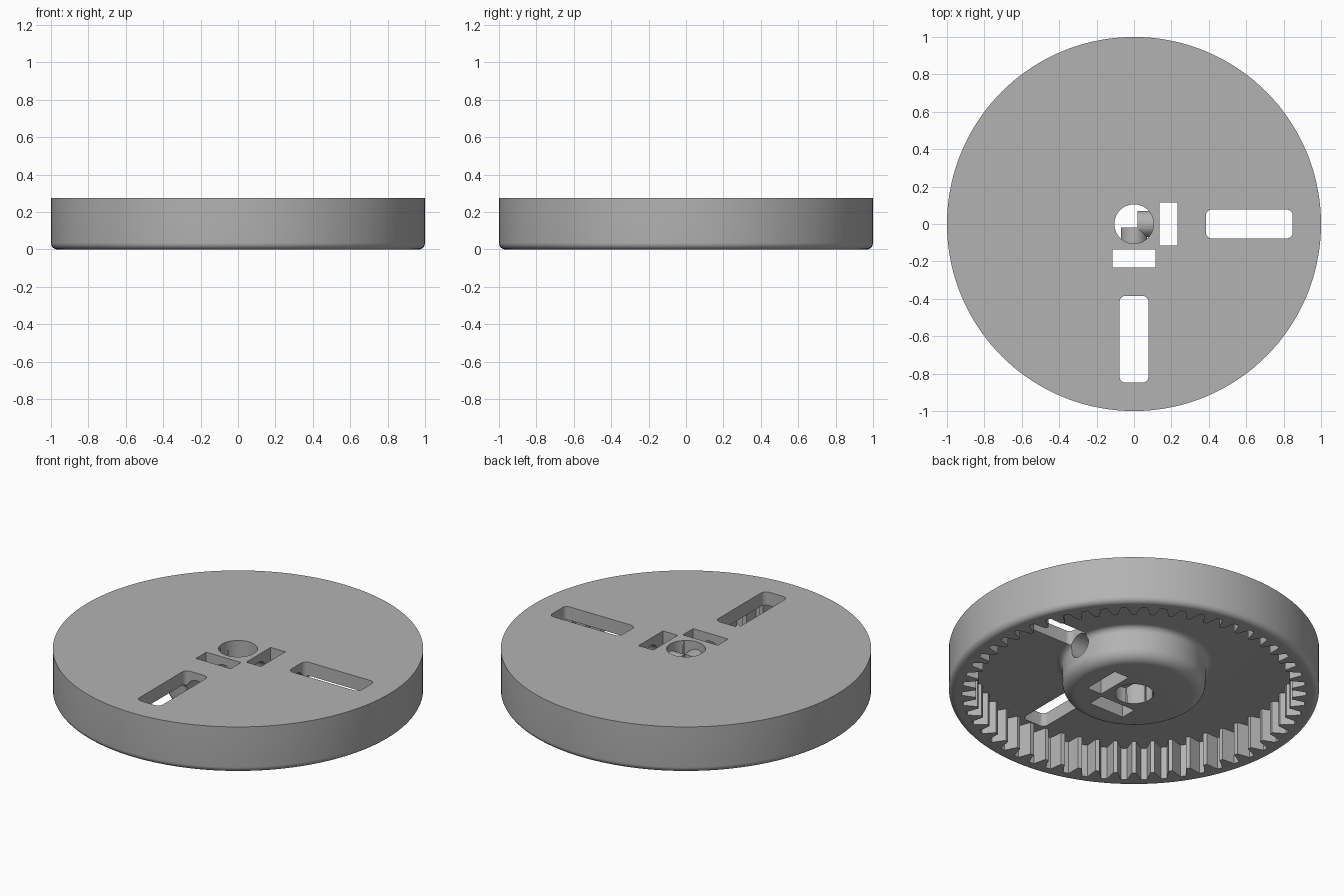
import bpy, bmesh, math
from mathutils import Matrix, Vector

if "Cube" in bpy.data.objects:
    bpy.data.objects.remove(bpy.data.objects["Cube"], do_unlink=True)

HEIGHT = 0.275       # overall height
PLATE = 0.195        # underside of the top plate
TEETH = 54

grey = bpy.data.materials.new("plain grey")
grey.use_nodes = True
colour = (0.45, 0.45, 0.45, 1)
grey.diffuse_color = colour
grey.node_tree.nodes["Principled BSDF"].inputs["Base Color"].default_value = colour


def finish(name, bm):
    bmesh.ops.remove_doubles(bm, verts=bm.verts, dist=1e-5)
    bmesh.ops.recalc_face_normals(bm, faces=bm.faces)
    mesh = bpy.data.meshes.new(name)
    bm.to_mesh(mesh)
    bm.free()
    mesh.materials.append(grey)
    obj = bpy.data.objects.new(name, mesh)
    bpy.context.collection.objects.link(obj)
    return obj


def lathe(name, profile, steps):
    """Revolve an (r, z) profile that starts and ends on the axis."""
    bm = bmesh.new()
    verts = [bm.verts.new((r, 0, z)) for r, z in profile]
    edges = [bm.edges.new(pair) for pair in zip(verts, verts[1:])]
    bmesh.ops.spin(bm, geom=verts + edges, cent=(0, 0, 0), axis=(0, 0, 1),
                   angle=math.tau, steps=steps, use_duplicate=False)
    return finish(name, bm)


def prism(name, outline, z0, z1, matrix=Matrix()):
    """Extrude an (x, y) outline between two heights."""
    bm = bmesh.new()
    face = bm.faces.new([bm.verts.new((x, y, z0)) for x, y in outline])
    top = bmesh.ops.extrude_face_region(bm, geom=[face])["geom"]
    bmesh.ops.translate(bm, vec=(0, 0, z1 - z0),
                        verts=[v for v in top if isinstance(v, bmesh.types.BMVert)])
    bm.transform(matrix)
    return finish(name, bm)


def arc(cx, cy, radius, start, end, steps=8):
    angles = [math.radians(start + (end - start) * i / steps) for i in range(steps + 1)]
    return [(cx + radius * math.cos(a), cy + radius * math.sin(a)) for a in angles]


def rectangle(x0, x1, half, corner=0):
    if not corner:
        return [(x0, -half), (x1, -half), (x1, half), (x0, half)]
    points = []
    for x, y, start in ((x1 - corner, half - corner, 0), (x0 + corner, half - corner, 90),
                        (x0 + corner, corner - half, 180), (x1 - corner, corner - half, 270)):
        points += arc(x, y, corner, start, start + 90, 6)
    return points


def combine(target, tool, operation):
    """Apply a boolean and drop the helper."""
    tool.hide_render = True
    mod = target.modifiers.new("cut", "BOOLEAN")
    mod.object, mod.operation, mod.solver = tool, operation, "EXACT"
    bpy.context.view_layer.objects.active = target
    bpy.ops.object.modifier_apply(modifier=mod.name)
    bpy.data.objects.remove(tool, do_unlink=True)


# Outer drum with a rounded lower rim
rim = 0.035
wheel = lathe("geared_wheel",
              [(0, 0)] + arc(1 - rim, rim, rim, -90, 0) + [(1, HEIGHT), (0, HEIGHT)], 144)

# Internal ring of teeth
gear = []
pitch = math.tau / TEETH
for i in range(TEETH):
    for offset, radius in ((-0.39, 0.855), (-0.29, 0.885), (-0.15, 0.928),
                           (0.15, 0.928), (0.29, 0.885), (0.39, 0.855)):
        a = (i + offset) * pitch
        gear.append((radius * math.cos(a), radius * math.sin(a)))
combine(wheel, prism("gear_cavity", gear, -0.1, PLATE), "DIFFERENCE")

# Central hub, rounded below and flared into the plate
hub_r, bevel, flare = 0.386, 0.07, 0.035
hub_profile = ([(0, 0)] + arc(hub_r - bevel, bevel, bevel, -90, 0)
               + arc(hub_r + flare, PLATE - flare, flare, 180, 90)
               + [(hub_r + flare, PLATE + 0.03), (0, PLATE + 0.03)])
combine(wheel, lathe("hub", hub_profile, 96), "UNION")

# Shaft bore
combine(wheel, prism("bore", arc(0, 0, 0.105, 0, 352.5, 47), -0.1, 0.4), "DIFFERENCE")

# Slot, nut pocket and screw hole towards the left and the front
for angle in (0, -90):
    turn = Matrix.Rotation(math.radians(angle), 4, "Z")
    combine(wheel, prism("slot", rectangle(0.385, 0.848, 0.077, 0.03), -0.1, 0.4, turn),
            "DIFFERENCE")
    combine(wheel, prism("nut_pocket", rectangle(0.135, 0.232, 0.115), -0.1, 0.4, turn),
            "DIFFERENCE")
    lay = turn @ Matrix.Translation((0, 0, 0.16)) @ Matrix.Rotation(math.pi / 2, 4, "Y")
    combine(wheel, prism("screw_hole", arc(0, 0, 0.07, 0, 348.75, 31), 0.02, 0.46, lay),
            "DIFFERENCE")

# Smooth round surfaces, crisp edges
bpy.ops.object.select_all(action="DESELECT")
wheel.select_set(True)
bpy.context.view_layer.objects.active = wheel
bpy.ops.object.shade_smooth_by_angle(angle=math.radians(25))
